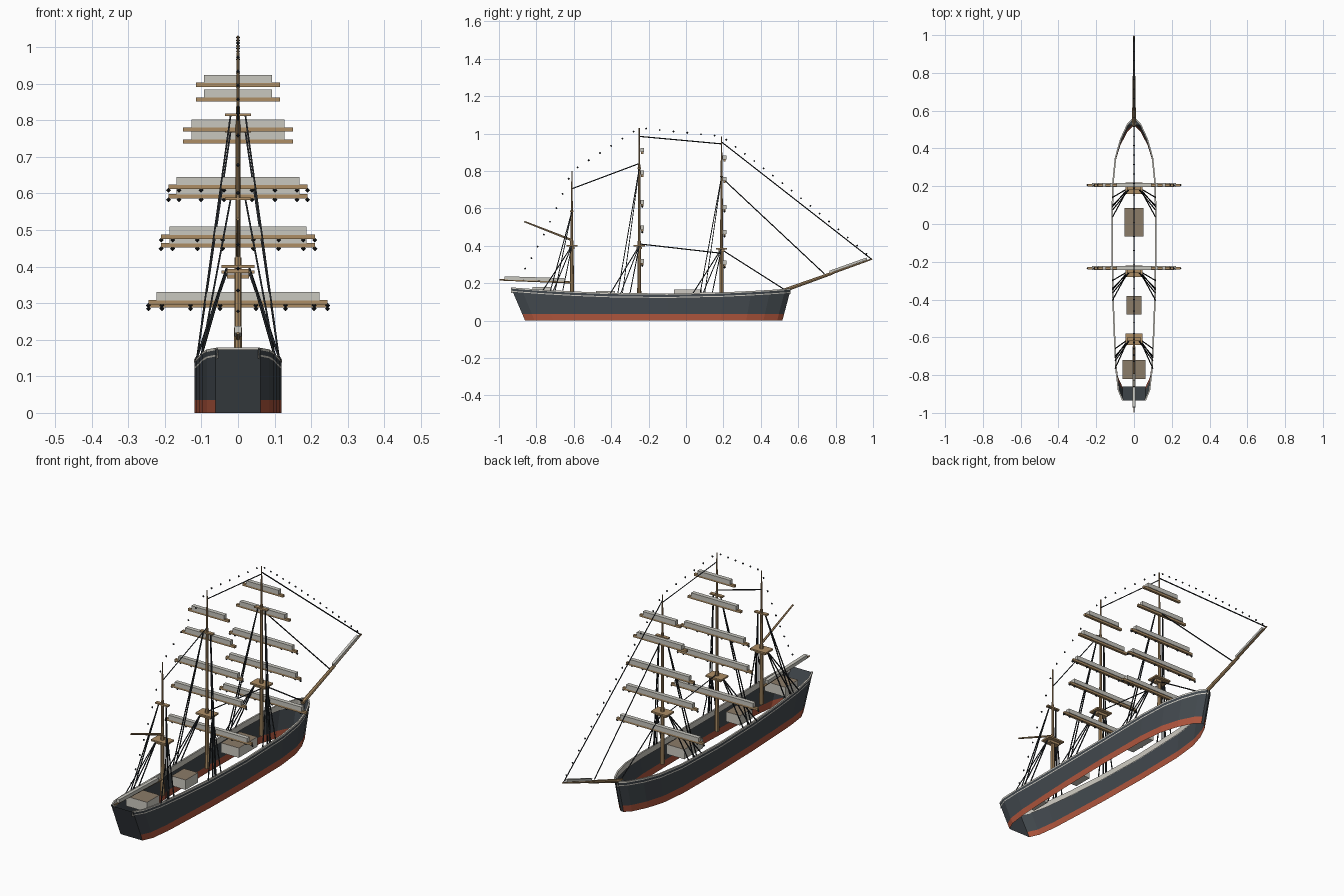
import bpy, bmesh
from mathutils import Vector, Matrix

cube = bpy.data.objects.get("Cube")
if cube:
    bpy.data.objects.remove(cube, do_unlink=True)


def material(name, rgb):
    m = bpy.data.materials.new(name)
    m.use_nodes = True
    m.diffuse_color = (*rgb, 1)
    m.node_tree.nodes["Principled BSDF"].inputs["Base Color"].default_value = (*rgb, 1)
    return m


DARK = material("hull_charcoal", (.055, .066, .076))
RED = material("bottom_red", (.42, .09, .045))
PALE = material("pale_paint", (.62, .60, .54))
WOOD = material("spar_wood", (.42, .27, .13))
SAIL = material("furled_canvas", (.58, .57, .52))
ROOF = material("roof_taupe", (.26, .20, .14))
ROPE = material("rope_black", (.02, .024, .028))


def finish(name, bm, *mats):
    mesh = bpy.data.meshes.new(name)
    bm.to_mesh(mesh)
    bm.free()
    for m in mats:
        mesh.materials.append(m)
    obj = bpy.data.objects.new(name, mesh)
    bpy.context.collection.objects.link(obj)
    return obj


def rod(bm, a, b, r1, r2=None, sides=6):
    a, b = Vector(a), Vector(b)
    d = b - a
    mat = Matrix.Translation((a + b) / 2) @ d.to_track_quat('Z', 'Y').to_matrix().to_4x4()
    bmesh.ops.create_cone(bm, cap_ends=True, segments=sides, radius1=r1,
                          radius2=r1 if r2 is None else r2, depth=d.length, matrix=mat)


def box(bm, centre, size, rot=Matrix()):
    mat = Matrix.Translation(centre) @ rot @ Matrix.Diagonal((*size, 1))
    bmesh.ops.create_cube(bm, size=1, matrix=mat)


def bead(bm, p, r=.007):
    bmesh.ops.create_uvsphere(bm, u_segments=4, v_segments=2, radius=r,
                              matrix=Matrix.Translation(p))


# Hull plan: station y and half width, stern to bow
PLAN = [(-.935, .062), (-.88, .085), (-.77, .098), (-.6, .106), (-.4, .114), (-.1, .119),
        (.2, .116), (.35, .101), (.45, .073), (.53, .036), (.56, .008)]


def sheer(y):
    return .141 + .03 * ((y + .15) / .75) ** 2


def hull_point(y, w, z, side):
    return (side * w, y * (1 - .08 * (1 - z / sheer(y))), z)


def strip(bm, rows, index):
    # rows: list of columns of points; index gives each band its colour
    grid = [[bm.verts.new(p) for p in col] for col in rows]
    for c0, c1 in zip(grid, grid[1:]):
        for k in range(len(c0) - 1):
            bm.faces.new((c0[k], c1[k], c1[k + 1], c0[k + 1])).material_index = index[k]


# Open hull shell with painted bands
bm = bmesh.new()
for s in (-1, 1):
    strip(bm, [[hull_point(y, w, z, s) for z in
                (0, .035, sheer(y) - .02, sheer(y) - .015, sheer(y))] for y, w in PLAN],
          (1, 0, 2, 0))
for y, w in (PLAN[0], PLAN[-1]):
    strip(bm, [[hull_point(y, w, z, s) for z in (0, sheer(y))] for s in (-1, 1)], (0,))
finish("hull", bm, DARK, RED, PALE)

# Inner bulwark lining and rail cap
bm = bmesh.new()
for s in (-1, 1):
    rows = []
    for y, w in PLAN:
        z, wi = sheer(y), max(w - .007, .001)
        rows.append([(s * wi, y, z - .025), (s * wi, y, z + .004),
                     (s * (w + .001), y, z + .004), (s * (w + .001), y, z - .003)])
    strip(bm, rows, (0, 0, 0))
finish("rail", bm, PALE)

# Small plate in the bow
bm = bmesh.new()
pts = [(-.034, .525), (.034, .525), (.008, .558), (-.008, .558)]
bm.faces.new([bm.verts.new((x, y, .168)) for x, y in pts])
finish("bow_plate", bm, DARK)

# Deckhouses: pale walls, taupe roofs
for name, y, hx, hy, z in (("main_deckhouse", .01, .05, .075, .166),
                           ("middle_deckhouse", -.43, .04, .05, .158),
                           ("stern_deckhouse", -.77, .06, .05, .179)):
    bm = bmesh.new()
    box(bm, (0, y, z - .025), (2 * hx, 2 * hy, .05))
    for f in bm.faces:
        f.material_index = 1 if f.normal.z > .5 else 0
    finish(name, bm, PALE, ROOF)

# Masts: y, top of mast, platform height, crosstree height
MASTS = {"mizzen": (-.61, .80, .40, .585), "main": (-.25, 1.03, .40, .815),
         "fore": (.19, .985, .385, .77)}
for name, (y, top, plat, cross) in MASTS.items():
    bm = bmesh.new()
    rod(bm, (0, y, .12), (0, y, plat + .025), .011, .009, 8)
    rod(bm, (0, y, plat - .02), (0, y, cross + .02), .0075, .006, 8)
    rod(bm, (0, y, cross), (0, y, top), .005, .003, 8)
    finish(name + "_mast", bm, WOOD)

    bm = bmesh.new()
    box(bm, (0, y, plat), (.09, .06, .008))
    box(bm, (0, y, plat - .012), (.06, .03, .012))
    box(bm, (0, y, cross), (.072, .018, .007))
    finish(name + "_platforms", bm, WOOD)

    # Shrouds run aft from the mast to the rail
    bm = bmesh.new()
    for s in (-1, 1):
        for back in (.05, .10, .155):
            yy = y - back
            rod(bm, (s * .03, y, plat), (s * (.115 if y > -.5 else .1), yy, sheer(yy)),
                .003, sides=4)
        for back in (.09, .115):
            yy = y - back
            rod(bm, (s * .02, y, cross), (s * (.113 if y > -.5 else .1), yy, sheer(yy)),
                .003, sides=4)
    finish(name + "_shrouds", bm, ROPE)

# Yards with furled sails and hanging blocks
HALF = (.245, .21, .19, .15, .115)
YARDS = {"main": (.303, .482, .618, .775, .897), "fore": (.294, .458, .592, .742, .857)}
for name, heights in YARDS.items():
    y = MASTS[name][0] + .016
    yards, sails, blocks = bmesh.new(), bmesh.new(), bmesh.new()
    for i, (h, z) in enumerate(zip(HALF, heights)):
        box(yards, (0, y, z), (2 * h, .013, .012))
        box(sails, (0, y, z + .016), (2 * h - .045, .021, .022))
        if i < 3:
            for t in (1, .85, .53, .2):
                for s in (-1, 1):
                    bead(blocks, (s * h * t, y, z - .009))
    finish(name + "_yards", yards, WOOD)
    finish(name + "_furled_sails", sails, SAIL)
    finish(name + "_blocks", blocks, ROPE)

# Mizzen boom and gaff
bm = bmesh.new()
rod(bm, (0, -.61, .204), (0, -.998, .218), .006, .004)
rod(bm, (0, -.61, .43), (0, -.865, .53), .006, .004)
finish("boom_and_gaff", bm, WOOD)

# Bowsprit in two overlapping spars
foot, tip = Vector((0, .52, .16)), Vector((0, .996, .33))
bm = bmesh.new()
rod(bm, foot, foot.lerp(tip, .55), .010, .008, 8)
rod(bm, foot.lerp(tip, .45), tip, .006, .004, 8)
finish("bowsprit", bm, WOOD)


def furled(name, a, b, thick):
    bm = bmesh.new()
    d = Vector(b) - Vector(a)
    box(bm, (Vector(a) + Vector(b)) / 2, (thick, d.length, thick),
        d.to_track_quat('Y', 'Z').to_matrix().to_4x4())
    finish(name, bm, SAIL)


furled("boom_sail", (0, -.97, .228), (0, -.65, .218), .018)
furled("jib_sail", foot.lerp(tip, .52) + Vector((0, 0, .012)),
       foot.lerp(tip, .94) + Vector((0, 0, .012)), .012)

# Stays along the centre line
bm = bmesh.new()
for y0, z0, y1, z1 in ((-.61, .705, -.25, .84), (-.25, .985, .19, .945),
                       (-.25, .41, .19, .36), (.19, .955, .99, .33),
                       (.19, .765, .74, .25), (.19, .38, .52, .17)):
    rod(bm, (0, y0, z0), (0, y1, z1), .003, sides=4)
finish("stays", bm, ROPE)

# Beads strung from stern over the mastheads to the bowsprit
bm = bmesh.new()
line = [(-.91, .20, 0), (-.61, .80, .04), (-.25, 1.03, 0), (.19, .985, 0), (.99, .335, -.015)]
for (y0, z0, _), (y1, z1, sag), n in zip(line, line[1:], (9, 6, 6, 16)):
    for k in range(n):
        t = (k + .5) / n
        bead(bm, (0, y0 + (y1 - y0) * t, z0 + (z1 - z0) * t - sag * 4 * t * (1 - t)), .006)
finish("signal_beads", bm, ROPE)
